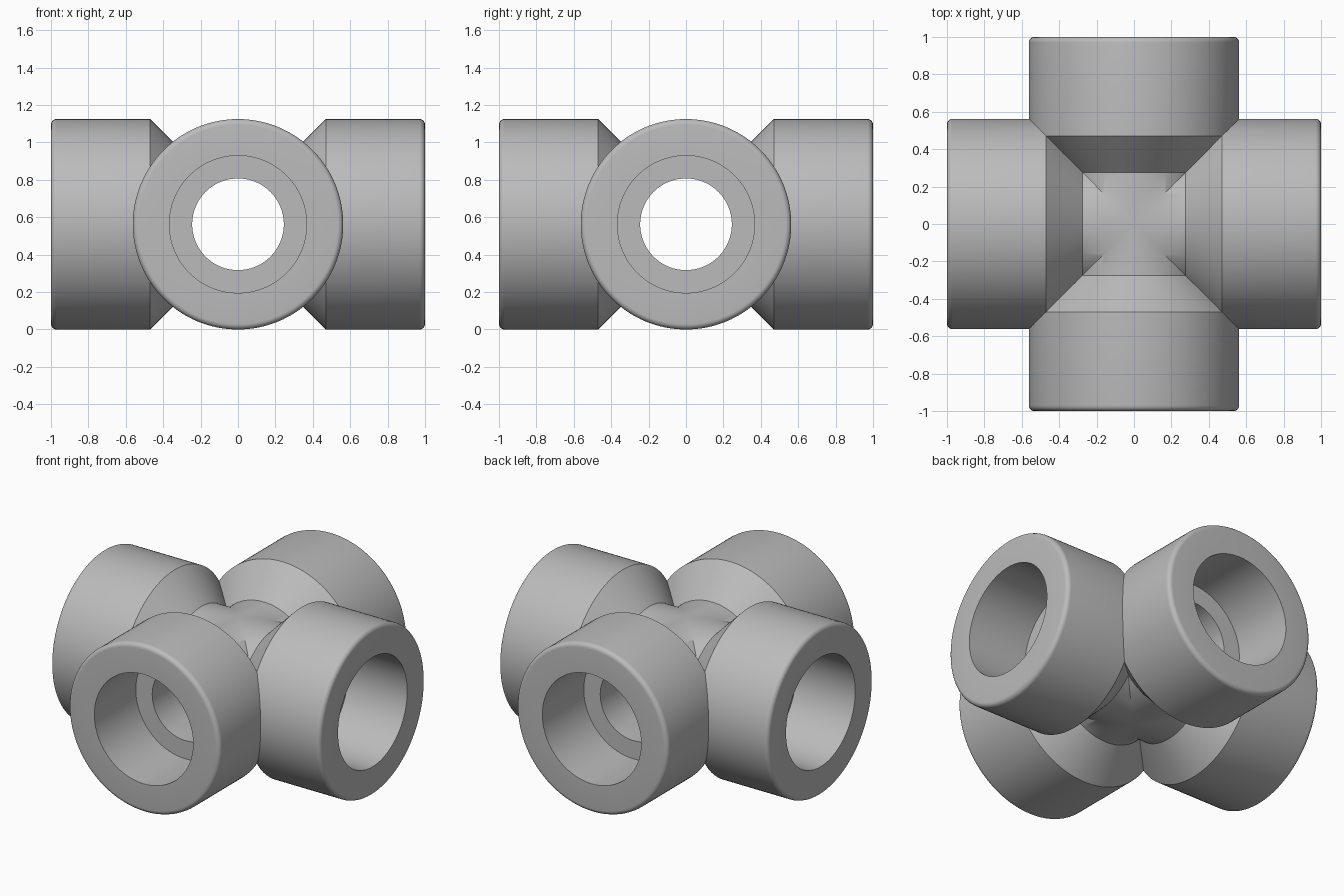
import bpy
import bmesh
import math
from mathutils import Matrix, Vector

cube = bpy.data.objects.get("Cube")
if cube:
    bpy.data.objects.remove(cube, do_unlink=True)

AXIS_Z = 0.5625      # height of the pipe axes, also the collar radius
NECK_R = 0.367       # neck and socket radius
BORE_R = 0.245
SHOULDER = 0.47      # where the collar starts to taper
LEDGE = 0.56         # bottom of the socket
ROUND = 0.03
SEGMENTS = 128

# Closed half profile of one arm: (distance along the axis, radius)
taper = AXIS_Z - NECK_R
profile = [(0, BORE_R), (0, NECK_R), (SHOULDER - taper, NECK_R), (SHOULDER, AXIS_Z)]
for i in range(7):
    a = math.radians(15 * i)
    profile.append((1 - ROUND + ROUND * math.sin(a), AXIS_Z - ROUND + ROUND * math.cos(a)))
profile += [(1, NECK_R), (LEDGE, NECK_R), (LEDGE, BORE_R)]

# Spin the profile round the x axis, skipping the wall at the centre
bm = bmesh.new()
rings = []
for s in range(SEGMENTS):
    turn = Matrix.Rotation(math.tau * s / SEGMENTS, 3, 'X')
    rings.append([bm.verts.new(turn @ Vector((x, 0, r))) for x, r in profile])
count = len(profile)
for s in range(SEGMENTS):
    a, b = rings[s], rings[(s + 1) % SEGMENTS]
    for i in range(1, count + 1):
        j, k = i % count, (i + 1) % count
        if j != 0:
            bm.faces.new((a[j], a[k], b[k], b[j]))

# Mitre the arm along both diagonals
for side in (1, -1):
    bmesh.ops.bisect_plane(bm, geom=bm.verts[:] + bm.edges[:] + bm.faces[:], dist=1e-5,
                           plane_co=(0, 0, 0), plane_no=(1, side, 0), clear_inner=True)

# Repeat the arm four times and weld the mitres
arm = bm.verts[:] + bm.edges[:] + bm.faces[:]
for quarter in range(1, 4):
    copy = bmesh.ops.duplicate(bm, geom=arm)["geom"]
    verts = [g for g in copy if isinstance(g, bmesh.types.BMVert)]
    bmesh.ops.rotate(bm, verts=verts, cent=(0, 0, 0),
                     matrix=Matrix.Rotation(quarter * math.pi / 2, 3, 'Z'))
bmesh.ops.remove_doubles(bm, verts=bm.verts[:], dist=1e-4)
bmesh.ops.recalc_face_normals(bm, faces=bm.faces[:])
bmesh.ops.translate(bm, verts=bm.verts[:], vec=(0, 0, AXIS_Z))

mesh = bpy.data.meshes.new("cross_pipe_fitting")
bm.to_mesh(mesh)
bm.free()
fitting = bpy.data.objects.new("cross_pipe_fitting", mesh)
bpy.context.collection.objects.link(fitting)

# Plain grey metal
grey = bpy.data.materials.new("grey_metal")
grey.use_nodes = True
colour = (0.5, 0.5, 0.5, 1)
grey.diffuse_color = colour
grey.node_tree.nodes["Principled BSDF"].inputs["Base Color"].default_value = colour
mesh.materials.append(grey)

# Smooth curved walls, sharp shoulders
bpy.ops.object.select_all(action='DESELECT')
fitting.select_set(True)
bpy.context.view_layer.objects.active = fitting
bpy.ops.object.shade_smooth_by_angle(angle=math.radians(35))
